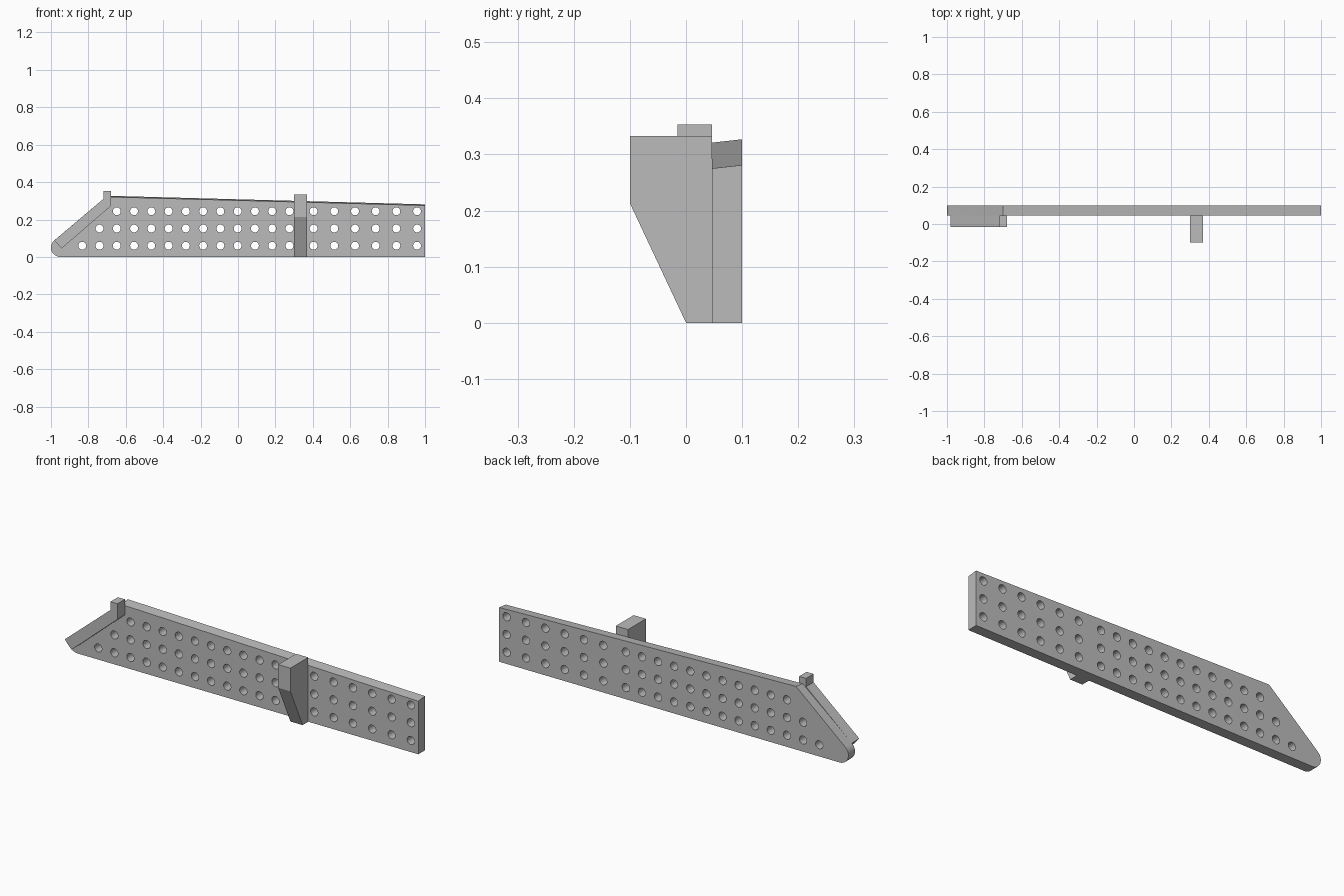
import bpy, bmesh, math
from mathutils import Vector, Matrix

cube = bpy.data.objects.get("Cube")
if cube:
    bpy.data.objects.remove(cube, do_unlink=True)

grey = bpy.data.materials.new("light grey")
grey.use_nodes = True
colour = (0.5, 0.5, 0.5, 1)
grey.diffuse_color = colour
grey.node_tree.nodes["Principled BSDF"].inputs["Base Color"].default_value = colour

FRONT, BACK = 0.046, 0.10      # plate faces along y


def add_object(name, bm):
    bmesh.ops.recalc_face_normals(bm, faces=bm.faces)
    mesh = bpy.data.meshes.new(name)
    bm.to_mesh(mesh)
    bm.free()
    mesh.materials.append(grey)
    obj = bpy.data.objects.new(name, mesh)
    bpy.context.collection.objects.link(obj)
    return obj


def prism(name, points, sweep):
    """Extrude a closed 3D outline along a vector."""
    bm = bmesh.new()
    face = bm.faces.new([bm.verts.new(p) for p in points])
    moved = bmesh.ops.extrude_face_region(bm, geom=[face], use_keep_orig=True)
    verts = [v for v in moved["geom"] if isinstance(v, bmesh.types.BMVert)]
    bmesh.ops.translate(bm, verts=verts, vec=Vector(sweep))
    return add_object(name, bm)


# Side plate with rounded nose and a gently falling top edge
radius = 0.05
outline = [(1, 0), (1, 0.281), (-0.70, 0.327)]
for i in range(17):
    a = math.radians(130 + 140 * i / 16)
    outline.append((-0.95 + radius * math.cos(a), radius + radius * math.sin(a)))
plate = prism("side_plate", [(x, BACK, z) for x, z in outline], (0, FRONT - BACK, 0))
for v in plate.data.vertices:
    if v.co.y < 0.07 and v.co.z > 0.2:
        v.co.z -= 0.006        # top bevels down toward the front

# Rows of round holes, drilled through the plate
bm = bmesh.new()
for row in range(3):
    columns = [-0.648 + 0.0923 * i for i in range(row - 2, 11)]
    columns += [0.404 + 0.1107 * i for i in range(6)]
    for x in columns:
        place = Matrix.Translation((x, 0.07, 0.06 + 0.092 * row)) @ Matrix.Rotation(math.pi / 2, 4, 'X')
        bmesh.ops.create_cone(bm, cap_ends=True, segments=24, radius1=0.021,
                              radius2=0.021, depth=0.2, matrix=place)
drill = add_object("hole_cutter", bm)
drill.hide_render = True
cut = plate.modifiers.new("holes", 'BOOLEAN')
cut.operation, cut.solver, cut.object = 'DIFFERENCE', 'EXACT', drill
bpy.context.view_layer.objects.active = plate
plate.select_set(True)
bpy.ops.object.modifier_apply(modifier=cut.name)
bpy.data.objects.remove(drill, do_unlink=True)
bpy.ops.object.shade_smooth_by_angle(angle=math.radians(30))

# Sloping flange with an upright stop at its top end
flange = [(-0.982, 0.088), (-0.943, 0.045), (-0.68, 0.272),
          (-0.68, 0.353), (-0.72, 0.353), (-0.72, 0.31)]
prism("sloping_flange", [(x, FRONT, z) for x, z in flange], (0, -0.061, 0))

# Tapered bracket standing out from the front
bracket = [(FRONT, 0), (0, 0), (-0.10, 0.213), (-0.10, 0.333), (FRONT, 0.333)]
prism("front_bracket", [(0.30, y, z) for y, z in bracket], (0.07, 0, 0))
